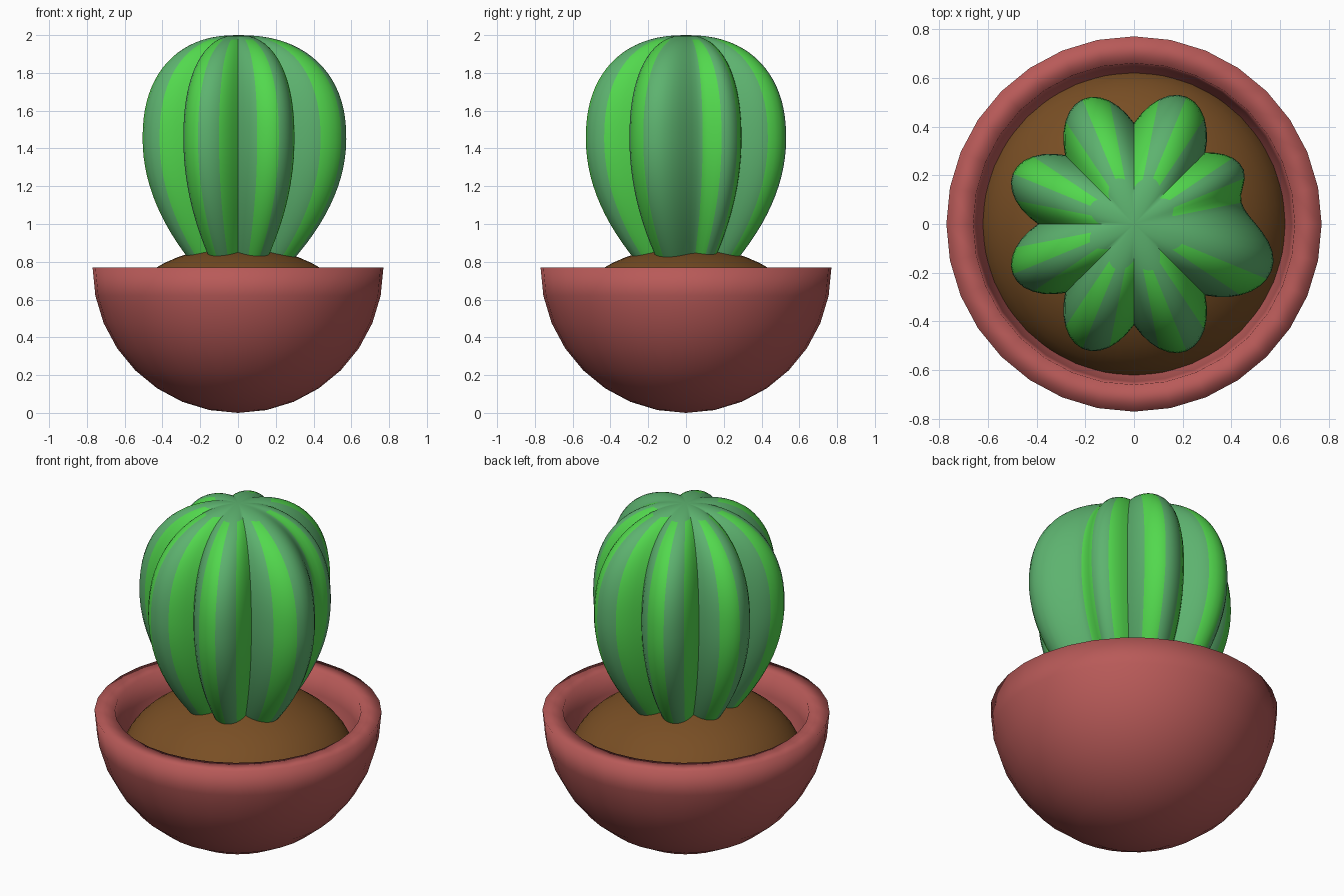
import bpy
import bmesh
from math import sin, cos, pi, radians, degrees

cube = bpy.data.objects.get("Cube")
if cube:
    bpy.data.objects.remove(cube)


def material(name, rgb):
    mat = bpy.data.materials.new(name)
    mat.use_nodes = True
    color = (*rgb, 1)
    mat.diffuse_color = color
    bsdf = next(n for n in mat.node_tree.nodes if n.type == "BSDF_PRINCIPLED")
    bsdf.inputs["Base Color"].default_value = color
    return mat


def revolve(name, profile, segments, mats, radius=lambda a: 1, stripe=lambda a, f: 0, sharp=180):
    """Sweep (radius factor, height) pairs around z; radius(a) shapes the section."""
    bm = bmesh.new()
    rings = []
    for f, z in profile:
        ring = []
        for i in range(segments):
            a = 2 * pi * i / segments
            r = f * radius(degrees(a))
            ring.append(bm.verts.new((r * cos(a), r * sin(a), z)))
        rings.append(ring)
    for k in range(len(rings) - 1):
        low, high = rings[k], rings[k + 1]
        for i in range(segments):
            j = (i + 1) % segments
            face = bm.faces.new((low[i], low[j], high[j], high[i]))
            face.material_index = stripe((i + 0.5) * 360 / segments, profile[k + 1][0])
    bmesh.ops.remove_doubles(bm, verts=bm.verts, dist=1e-5)
    mesh = bpy.data.meshes.new(name)
    bm.to_mesh(mesh)
    bm.free()
    for mat in mats:
        mesh.materials.append(mat)
    obj = bpy.data.objects.new(name, mesh)
    bpy.context.collection.objects.link(obj)
    bpy.ops.object.select_all(action="DESELECT")
    obj.select_set(True)
    bpy.context.view_layer.objects.active = obj
    bpy.ops.object.shade_smooth_by_angle(angle=radians(sharp))
    return obj


terracotta = material("terracotta", (0.48, 0.102, 0.098))
earth = material("earth_brown", (0.19, 0.077, 0.018))
pale_green = material("pale_green", (0.11, 0.45, 0.16))
bright_green = material("bright_green", (0.085, 0.69, 0.075))

# Pot: half-sphere bowl with a thick wall
POT, INNER = 0.77, 0.66
quarter = [pi / 2 * i / 8 for i in range(9)]
outside = [(POT * sin(t), POT - POT * cos(t)) for t in quarter]
inside = [(INNER * sin(t), POT - INNER * cos(t)) for t in reversed(quarter)]
revolve("pot", outside + inside, 32, [terracotta])

# Soil: shallow dome inside the bowl
dome = [pi / 2 * i / 12 for i in range(13)]
revolve("soil", [(0.635 * cos(t), 0.47 + 0.41 * sin(t)) for t in dome], 48, [earth])


# Cactus: eight ribs, with one swollen rib crowding its neighbour
VALLEY, CREST = 0.415, 0.565


def ease(a, b, t):
    return a + (b - a) * (1 - cos(pi * t)) / 2


def rib_radius(deg):
    a = (deg + 180) % 360 - 180
    swollen, dip, small = 0.597, 0.45, 0.503
    if -45 <= a < -18:
        return VALLEY + (swollen - VALLEY) * sin(pi / 2 * (a + 45) / 27)
    if -18 <= a < 12:
        return ease(swollen, dip, (a + 18) / 30)
    if 12 <= a < 27:
        return ease(dip, small, (a - 12) / 15)
    if 27 <= a < 45:
        return VALLEY + (small - VALLEY) * sin(pi / 2 * (45 - a) / 18)
    r = VALLEY + (CREST - VALLEY) * abs(sin(radians(4 * a)))
    return r * (1 + 0.05 * min(0, cos(radians(a))))


def rib_stripe(deg, f):
    band = int(deg / 11.25)
    return int(band % 2 == 1 and band != 31 and f > 0.33)


WAIST = 1.45
lower = [(1 - 1.2 * d * d, WAIST - d) for d in (0.7 - 0.05 * i for i in range(14))]
power = 2 / 2.3
upper = [(max(cos(t), 0) ** power, WAIST + 0.55 * sin(t) ** power)
         for t in (pi / 2 * i / 20 for i in range(20))]
revolve("cactus", lower + upper + [(0, 2.0)], 96, [pale_green, bright_green],
        rib_radius, rib_stripe, 40)
